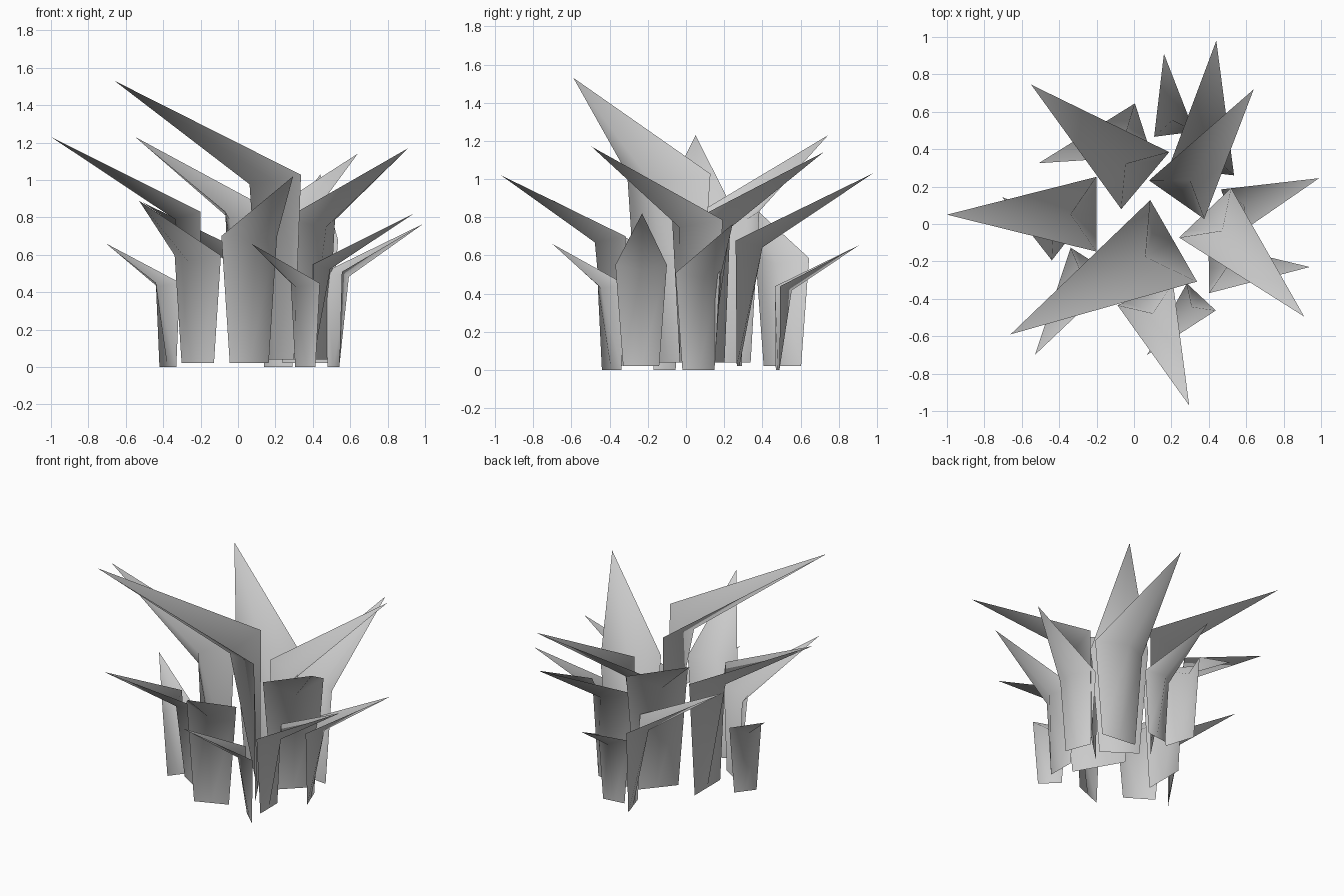
import bpy, bmesh
from mathutils import Vector

if "Cube" in bpy.data.objects:
    bpy.data.objects.remove(bpy.data.objects["Cube"])

# All leaves share one shape; each is placed by its foot centre (xy) and spike tip (xyz)
INNER = [
    ((.212, -.09), (-.66, -.59, 1.53)),
    ((-.20, .052), (-1.0, .05, 1.23)),
    ((.06, .232), (-.55, .745, 1.23)),
    ((.228, .13), (.64, .72, 1.14)),
    ((.38, .06), (.91, -.495, 1.17)),
]
MIDDLE = [
    ((.36, .28), (.44, .98, 1.03)),
    ((.06, -.375), (.295, -.97, 1.02)),
    ((-.215, -.205), (-.53, -.70, .89)),
    ((.05, .505), (-.51, .325, .88)),
    ((.40, -.235), (.94, -.23, .82)),
]
OUTER = [
    ((.51, .065), (.99, .245, .765)),
    ((.36, -.39), (.07, -.70, .66)),
    ((-.375, -.112), (-.705, .145, .66)),
    ((.215, .48), (.16, .91, .655)),
]
FOOT_SCALE = .70


def make_leaf(name, foot, tip, z_base):
    """Open folded sheet: flat foot, keeled shoulder, long outward spike."""
    c = Vector(foot)
    reach = Vector(tip[:2]) - c
    width = reach.length / 2          # spike is twice as long as the leaf is wide
    out = reach.normalized()
    side = Vector((-out.y, out.x)) * width / 2
    z_mid = tip[2] - width            # spike rises by one width

    bm = bmesh.new()
    base, mid = [], []
    for s in (1, 0, -1):
        b = c + side * s * FOOT_SCALE
        base.append(bm.verts.new((b.x, b.y, z_base)))
        m = c + side * s + (out * width * .345 if s == 0 else Vector((0, 0)))
        mid.append(bm.verts.new((m.x, m.y, z_mid - (width * .1 if s == 0 else 0))))
    top = bm.verts.new(tip)
    for i in range(2):
        bm.faces.new((base[i + 1], base[i], mid[i], mid[i + 1]))
        bm.faces.new((mid[i + 1], mid[i], top))
    for f in bm.faces:
        f.smooth = True
        f.normal_flip()
    bm.normal_update()
    # make the outside of the fold the front of the sheet
    if bm.faces[:][0].normal.xy.dot(out) < 0:
        bmesh.ops.reverse_faces(bm, faces=bm.faces[:])
    me = bpy.data.meshes.new(name)
    bm.to_mesh(me)
    bm.free()
    bpy.context.collection.objects.link(bpy.data.objects.new(name, me))


for ring, leaves, z_base in (("inner", INNER, .04), ("middle", MIDDLE, .02), ("outer", OUTER, 0)):
    for n, (foot, tip) in enumerate(leaves, 1):
        make_leaf(f"{ring}_leaf_{n}", foot, tip, z_base)
